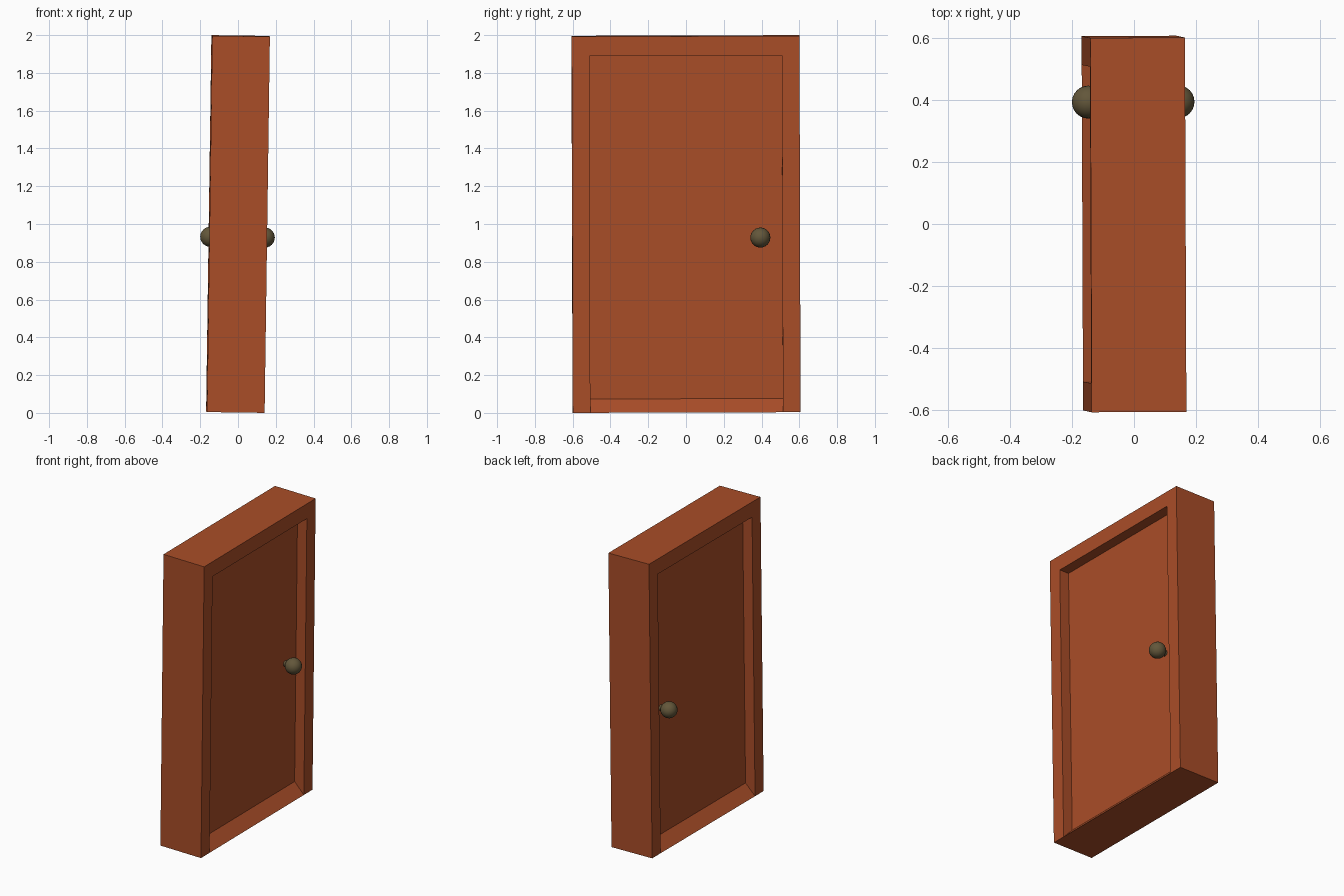
import bpy, bmesh, math
from mathutils import Matrix, Euler

if "Cube" in bpy.data.objects:
    bpy.data.objects.remove(bpy.data.objects["Cube"])

H, W, D = 1.992, 0.603, 0.1525      # frame height, half width, half depth
IW, IT = 0.51, 1.89                 # opening half width and top
DOOR, SILL = 0.082, 0.072           # door half thickness, sill height

# The whole door leans very slightly
LEAN = (Matrix.Translation((0, 0, 1))
        @ Euler((0.003, 0.014, 0.004)).to_matrix().to_4x4()
        @ Matrix.Translation((0, 0, -H / 2)))


def material(name, rgb):
    m = bpy.data.materials.new(name)
    m.diffuse_color = (*rgb, 1)
    m.use_nodes = True
    m.node_tree.nodes["Principled BSDF"].inputs["Base Color"].default_value = m.diffuse_color
    return m


wood = material("red_brown_wood", (0.40, 0.075, 0.021))
brass = material("dull_brass", (0.125, 0.095, 0.043))


def finish(name, bm, mat):
    bmesh.ops.recalc_face_normals(bm, faces=bm.faces[:])
    bm.transform(LEAN)
    me = bpy.data.meshes.new(name)
    bm.to_mesh(me)
    bm.free()
    me.materials.append(mat)
    ob = bpy.data.objects.new(name, me)
    bpy.context.collection.objects.link(ob)
    return ob


def prism(name, points, offset, mat):
    """Extrude a closed profile by a vector."""
    bm = bmesh.new()
    face = bm.faces.new([bm.verts.new(p) for p in points])
    out = bmesh.ops.extrude_face_region(bm, geom=[face])
    verts = [v for v in out["geom"] if isinstance(v, bmesh.types.BMVert)]
    bmesh.ops.translate(bm, verts=verts, vec=offset)
    return finish(name, bm, mat)


# Surround: jambs and head as one arch profile
arch = [(-W, 0), (-W, H), (W, H), (W, 0), (IW, 0), (IW, IT), (-IW, IT), (-IW, 0)]
prism("door_frame", [(-D, y, z) for y, z in arch], (2 * D, 0, 0), wood)

# Sloped sill on both sides of the door
sill = [(-D, 0), (-DOOR, SILL), (DOOR, SILL), (D, 0)]
prism("sill", [(x, -IW, z) for x, z in sill], (0, 2 * IW, 0), wood)

# Recessed door leaf
leaf = [(-IW, SILL), (-IW, IT), (IW, IT), (IW, SILL)]
prism("door_leaf", [(-DOOR, y, z) for y, z in leaf], (2 * DOOR, 0, 0), wood)

# Round knob with a short stem on each side
for side, label in ((-1, "left"), (1, "right")):
    bm = bmesh.new()
    bmesh.ops.create_uvsphere(
        bm, u_segments=24, v_segments=12, radius=0.053,
        matrix=Matrix.Translation((side * 0.1445, 0.393, 0.925))
        @ Matrix.Rotation(math.pi / 2, 4, 'Y'))
    bmesh.ops.create_cone(
        bm, cap_ends=True, segments=16, radius1=0.02, radius2=0.02, depth=0.06,
        matrix=Matrix.Translation((side * 0.1, 0.393, 0.925))
        @ Matrix.Rotation(math.pi / 2, 4, 'Y'))
    knob = finish("knob_" + label, bm, brass)
    bpy.ops.object.select_all(action='DESELECT')
    knob.select_set(True)
    bpy.context.view_layer.objects.active = knob
    bpy.ops.object.shade_smooth_by_angle(angle=math.radians(40))
